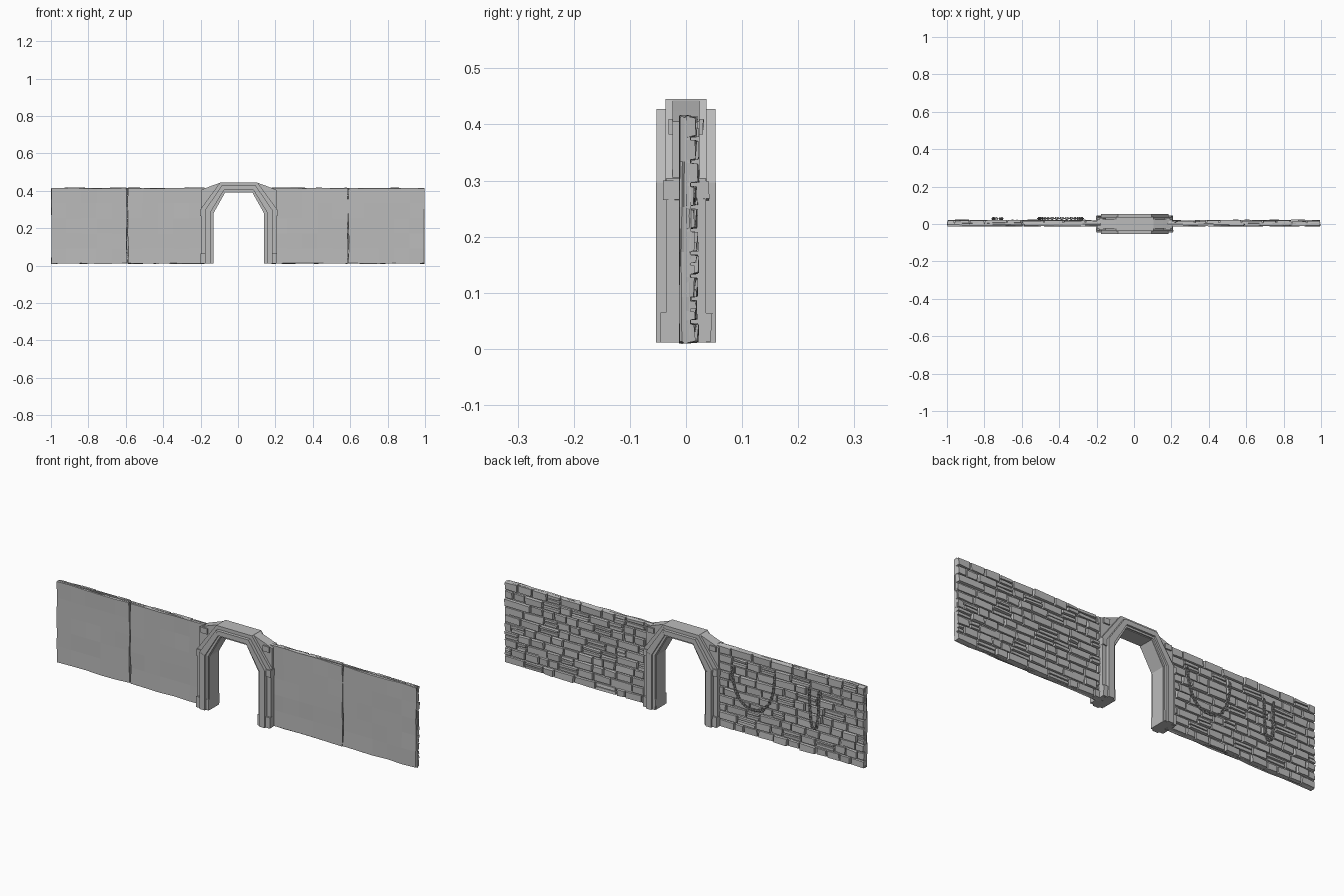
import bpy, bmesh, math, random
from mathutils import Vector, Matrix

random.seed(7)
if "Cube" in bpy.data.objects:
    bpy.data.objects.remove(bpy.data.objects["Cube"])

stone = bpy.data.materials.new("grey stone")
stone.use_nodes = True
GREY = (0.5, 0.5, 0.5, 1)
stone.diffuse_color = GREY
stone.node_tree.nodes["Principled BSDF"].inputs["Base Color"].default_value = GREY


def rnd(a):
    return random.uniform(-a, a)


def finish(bm, name):
    bmesh.ops.recalc_face_normals(bm, faces=bm.faces)
    mesh = bpy.data.meshes.new(name)
    bm.to_mesh(mesh)
    bm.free()
    mesh.materials.append(stone)
    obj = bpy.data.objects.new(name, mesh)
    bpy.context.collection.objects.link(obj)
    return obj


def box(bm, x0, x1, y0, y1, z0, z1, taper=0.0, jitter=0.0):
    """Box whose back (+y) face is inset by taper and roughened by jitter."""
    verts = bmesh.ops.create_cube(bm, size=1)["verts"]
    for v in verts:
        back = v.co.y > 0
        inset = taper if back else 0
        x = x0 + inset if v.co.x < 0 else x1 - inset
        z = z0 + inset if v.co.z < 0 else z1 - inset
        v.co = (x, y1 if back else y0, z)
        if back:
            v.co += Vector((rnd(jitter), rnd(jitter), rnd(jitter)))
    return verts


def prism(bm, outline, depth):
    """Polygon in x, z drawn out to both sides of y = 0."""
    front = [bm.verts.new((x, -depth, z)) for x, z in outline]
    back = [bm.verts.new((x, depth, z)) for x, z in outline]
    bm.faces.new(front)
    bm.faces.new(back[::-1])
    for i in range(len(front)):
        j = (i + 1) % len(front)
        bm.faces.new((front[i], back[i], back[j], front[j]))


# Plain backing slabs, uneven along their edges
def slab(name, x0, x1):
    bm = bmesh.new()
    bmesh.ops.create_cube(bm, size=1)
    bmesh.ops.subdivide_edges(bm, edges=bm.edges, cuts=4, use_grid_fill=True)
    for v in bm.verts:
        x, y, z = v.co
        v.co.x = x0 + (x + 0.5) * (x1 - x0)
        v.co.y = -0.0015 + y * 0.02 + rnd(0.0012)
        v.co.z = 0.012 + (z + 0.5) * 0.402 + (rnd(0.003) if abs(z) > 0.49 else 0)
        if abs(x) > 0.49 and abs(v.co.x) > 0.3:
            v.co.x -= math.copysign(random.uniform(0, 0.006), x)
    finish(bm, name)


# Staggered courses of chipped bricks on the back of the wall
def brickwork(name, x0, x1):
    bm = bmesh.new()
    rows, z_low, z_high = 10, 0.008, 0.415
    step = (z_high - z_low) / rows
    for r in range(rows):
        z = z_low + r * step
        x = x0
        while x < x1 - 0.001:
            end = x + random.uniform(0.05, 0.12)
            if x == x0 and r % 2:
                end = x + 0.04
            if x1 - end < 0.035:
                end = x1
            depth = random.uniform(0.014, 0.022)
            gap = 0.002
            low, high = z + gap, z + step - gap
            if r == rows - 1:
                high = z_high
            # some stones are split into two thinner ones
            if random.random() < 0.18:
                mid = (low + high) / 2
                box(bm, x + gap, end - gap, 0, depth, low, mid - 0.001, 0.002, 0.0015)
                low, depth = mid + 0.001, random.uniform(0.014, 0.02)
            box(bm, x + gap, end - gap, 0, depth, low, high, 0.0025, 0.002)
            x = end
    finish(bm, name)


for side, ends in (("right", (-1.0, -0.592, -0.18)), ("left", (0.18, 0.588, 0.998))):
    for label, a, b in (("first", ends[0], ends[1]), ("second", ends[1], ends[2])):
        slab(f"{side}_wall_{label}_slab", a, b)
    brickwork(f"{side}_wall_bricks", ends[0], ends[2])

# Gateway: nested angular bands around the opening
CENTRE = 0.004


def half(o):
    return [(0.135 + o, 0.011), (0.135 + o, 0.28 + 0.35 * o), (0.072 + 0.4 * o, 0.392 + 0.78 * o)]


def band(name, inner, outer, depth):
    def full(o):
        pts = half(o)
        return [(CENTRE - x, z) for x, z in pts] + [(CENTRE + x, z) for x, z in pts[::-1]]
    a, b = full(inner), full(outer)
    bm = bmesh.new()
    for i in range(len(a) - 1):
        d = depth + rnd(0.0008)
        prism(bm, [a[i], a[i + 1], b[i + 1], b[i]], d)
    finish(bm, name)


band("arch_core", 0, 0.068, 0.036)
band("arch_moulding", 0.016, 0.046, 0.053)
band("arch_inner_lip", 0.004, 0.018, 0.043)

for side, s in (("right", -1), ("left", 1)):
    # Filled corner above each shoulder, with a small projecting stone
    bm = bmesh.new()
    prism(bm, [(CENTRE + s * x, z) for x, z in
               ((0.202, 0.28), (0.202, 0.405), (0.15, 0.425), (0.1, 0.443), (0.1, 0.4))], 0.024)
    finish(bm, f"{side}_arch_shoulder")
    bm = bmesh.new()
    c = CENTRE + s * 0.172
    box(bm, c - 0.018, c + 0.018, -0.031, 0.031, 0.382, 0.41, 0.001, 0.001)
    finish(bm, f"{side}_corner_stone")
    # Worn foot and impost stones on each leg
    bm = bmesh.new()
    c = CENTRE + s * 0.17
    box(bm, c - 0.034, c + 0.034, -0.045, 0.045, 0.011, 0.065, 0.001, 0.002)
    box(bm, c + s * 0.022 - 0.014, c + s * 0.022 + 0.014, -0.041, 0.041, 0.265, 0.3, 0.001, 0.002)
    finish(bm, f"{side}_leg_stones")


# Hanging chains made of alternating links
bpy.ops.mesh.primitive_torus_add(major_segments=8, minor_segments=5,
                                 major_radius=0.0075, minor_radius=0.0026)
first_link = bpy.context.object
first_link.data.name = "chain_link"
first_link.data.materials.append(stone)
link_mesh = first_link.data
bpy.data.objects.remove(first_link)


def chain(name, xc, half_width, top, drop, y, power):
    def point(t):
        c = math.cos(t)
        x = xc + half_width * math.copysign(abs(c) ** power, c)
        return Vector((x, y, top - drop * math.sin(t)))
    spacing, travelled, index = 0.0135, 0.0, 0
    samples = [point(math.pi * i / 800) for i in range(801)]
    for p, q in zip(samples, samples[1:]):
        travelled += (q - p).length
        if travelled < spacing:
            continue
        travelled -= spacing
        along = (q - p).normalized()
        out = Vector((0, 1, 0))
        across = along.cross(out)
        if index % 2:
            out, across = across, -out
        turn = Matrix((along, across, out)).transposed().to_4x4()
        link = bpy.data.objects.new(f"{name}_link", link_mesh)
        link.matrix_world = Matrix.Translation(q) @ turn @ Matrix.Diagonal((1.25, 0.85, 1, 1))
        bpy.context.collection.objects.link(link)
        index += 1


chain("wide_chain", -0.393, 0.118, 0.34, 0.19, 0.03, 0.8)
chain("narrow_chain", -0.73, 0.026, 0.345, 0.2, 0.028, 0.6)
